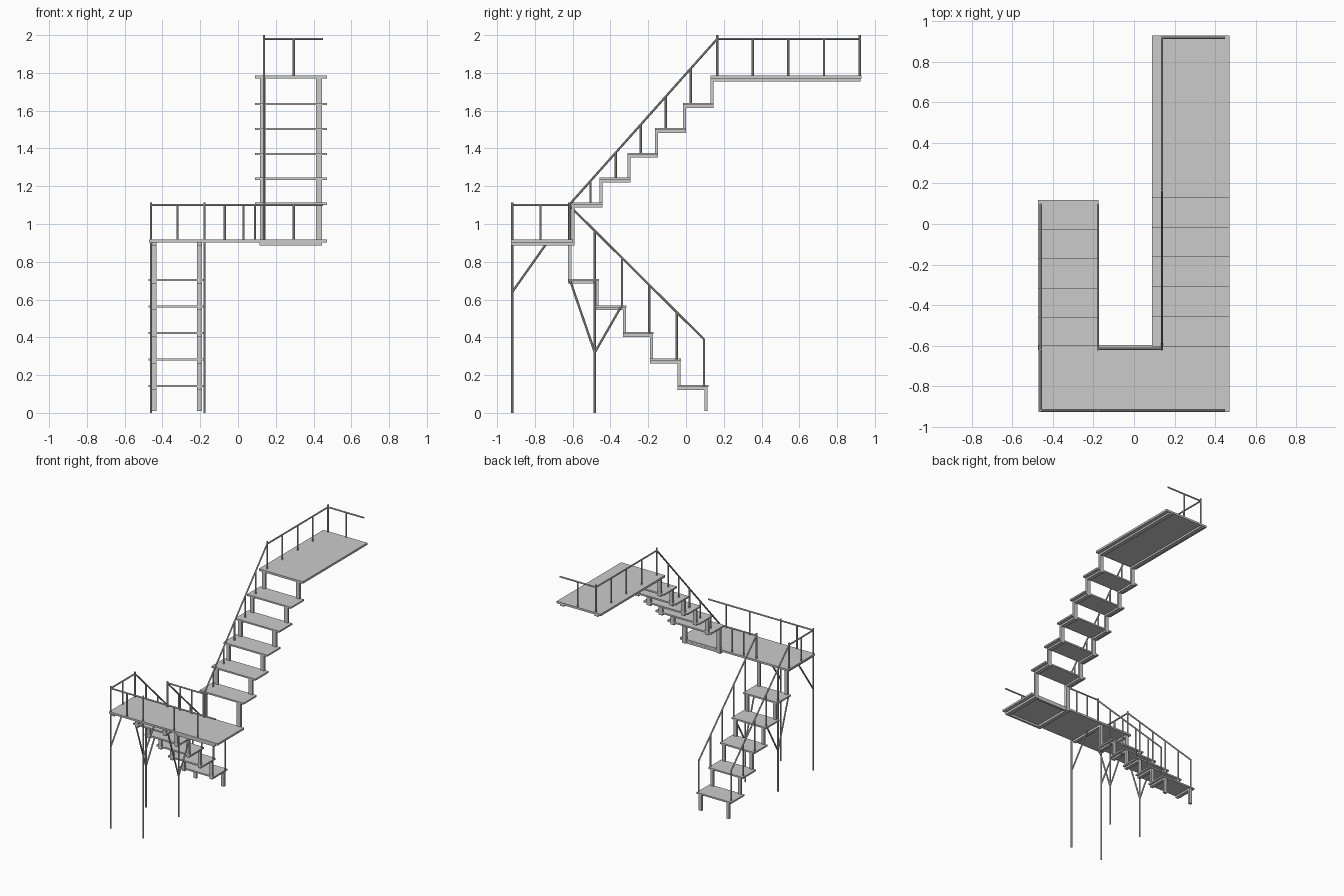
import bpy, bmesh
from mathutils import Vector

if "Cube" in bpy.data.objects:
    bpy.data.objects.remove(bpy.data.objects["Cube"])

def finish(name, bm, smooth=False):
    bmesh.ops.recalc_face_normals(bm, faces=bm.faces)
    me = bpy.data.meshes.new(name)
    bm.to_mesh(me)
    bm.free()
    ob = bpy.data.objects.new(name, me)
    bpy.context.collection.objects.link(ob)
    if smooth:
        bpy.ops.object.select_all(action='DESELECT')
        ob.select_set(True)
        bpy.context.view_layer.objects.active = ob
        bpy.ops.object.shade_smooth_by_angle()
    return ob

def box(name, x, y, z):
    bm = bmesh.new()
    bmesh.ops.create_cube(bm, size=1)
    for v in bm.verts:
        v.co = [lo + (c + 0.5) * (hi - lo) for c, (lo, hi) in zip(v.co, (x, y, z))]
    return finish(name, bm)

def tubes(name, segments, r=0.006):
    """Round bars between pairs of points."""
    bm = bmesh.new()
    for a, b in segments:
        a, b = Vector(a), Vector(b)
        d = b - a
        vs = bmesh.ops.create_cone(bm, cap_ends=True, segments=10, radius1=r,
                                   radius2=r, depth=d.length)["verts"]
        q = Vector((0, 0, 1)).rotation_difference(d)
        for v in vs:
            v.co = q @ v.co + (a + b) / 2
    return finish(name, bm, True)

def stringer(name, path, x0, x1, t=0.016):
    """Mitred stepped box beam following a right-angled y/z path."""
    pts = [Vector(p) for p in path]
    norms = [Vector((-(b - a).y, (b - a).x)).normalized() for a, b in zip(pts, pts[1:])]
    bm = bmesh.new()
    rings = []
    for i, p in enumerate(pts):
        if 0 < i < len(pts) - 1:
            n = norms[i - 1] + norms[i]
            n = n * (2 / n.length_squared)
        else:
            n = norms[0] if i == 0 else norms[-1]
        a, b = p + n * t / 2, p - n * t / 2
        rings.append([bm.verts.new(c) for c in
                      ((x0, *a), (x1, *a), (x1, *b), (x0, *b))])
    for r, s in zip(rings, rings[1:]):
        for k in range(4):
            bm.faces.new((r[k], r[(k + 1) % 4], s[(k + 1) % 4], s[k]))
    bm.faces.new(rings[0])
    bm.faces.new(rings[-1])
    return finish(name, bm)

# Lower flight: treads and stepped stringers
low = [(0.107, 0.01)]
for i in range(5):
    y, z = 0.107 - 0.1445 * i, 0.130 + 0.1405 * i
    low += [(y, z), (y - 0.1445, z)]
    box("lower_tread", (-0.475, -0.175), (y - 0.152, y + 0.011), (z + 0.006, z + 0.018))
low += [(low[-1][0], 0.894), (-0.918, 0.894)]
for x0, x1 in ((-0.456, -0.431), (-0.216, -0.191)):
    stringer("lower_stringer", low, x0, x1)

# Landing between flights
box("landing", (-0.472, 0.472), (-0.927, -0.597), (0.902, 0.917))
box("landing_crossbar", (0.115, 0.445), (-0.927, -0.910), (0.886, 0.902))
box("landing_crossbar", (0.115, 0.445), (-0.612, -0.596), (0.886, 0.902))

# Upper flight: treads, stringers and top platform
up = [(-0.918, 0.894), (-0.597, 0.894)]
for i in range(5):
    y, z = -0.597 + 0.147 * i, 1.095 + 0.132 * i
    up += [(y, z), (y + 0.147, z)]
    box("upper_tread", (0.09, 0.472), (y - 0.008, y + 0.155), (z + 0.006, z + 0.018))
up += [(up[-1][0], 1.763), (0.925, 1.763)]
for x0, x1 in ((0.116, 0.146), (0.412, 0.445)):
    stringer("upper_stringer", up, x0, x1)
box("top_platform", (0.09, 0.472), (0.13, 0.93), (1.769, 1.785))

# Lower handrails, balusters, legs and braces on both sides
for x in (-0.461, -0.178):
    top = lambda y: 1.10 - (y + 0.62) * 0.71 / 0.715
    rail = [((x, 0.095, top(0.095)), (x, -0.62, 1.10))]
    for i in range(4):
        y = 0.095 - 0.1445 * i
        rail.append(((x, y, 0.14 + 0.1405 * i), (x, y, top(y))))
    rail.append(((x, -0.62, 0.91), (x, -0.62, 1.115)))
    tubes("lower_handrail", rail)
    tubes("support_leg", [((x, -0.483, 0), (x, -0.483, top(-0.483))),
                          ((x, -0.483, 0.32), (x, -0.613, 0.70)),
                          ((x, -0.483, 0.32), (x, -0.345, 0.56)),
                          ((x, -0.92, 0), (x, -0.92, 1.115)),
                          ((x, -0.92, 0.64), (x, -0.74, 0.895))])

# Landing railings: front, left side, inner edge
front = [((-0.461, -0.92, 1.10), (0.45, -0.92, 1.10))]
front += [((x, -0.92, 0.91), (x, -0.92, 1.10)) for x in (-0.32, 0.09, 0.295)]
tubes("landing_front_rail", front)
tubes("landing_side_rail", [((-0.461, -0.92, 1.10), (-0.461, -0.62, 1.10)),
                            ((-0.461, -0.77, 0.91), (-0.461, -0.77, 1.10))])
inner = [((-0.178, -0.615, 1.10), (0.138, -0.615, 1.10))]
inner += [((x, -0.615, 0.91), (x, -0.615, 1.10)) for x in (-0.07, 0.03, 0.138)]
tubes("landing_inner_rail", inner)

# Upper handrail continuing around the top platform
x = 0.138
rail = [((x, -0.62, 1.10), (x, 0.165, 1.98)), ((x, 0.165, 1.98), (x, 0.92, 1.98)),
        ((x, 0.92, 1.98), (0.45, 0.92, 1.98)), ((0.295, 0.92, 1.78), (0.295, 0.92, 1.98))]
for i in range(5):
    y = -0.505 + 0.1325 * i
    rail.append(((x, y, 1.105 + 0.132 * i), (x, y, 1.10 + (y + 0.62) * 0.88 / 0.785)))
for y, z in ((0.165, 2.0), (0.354, 1.98), (0.542, 1.98), (0.731, 1.98), (0.92, 2.0)):
    rail.append(((x, y, 1.78), (x, y, z)))
tubes("upper_handrail", rail)
